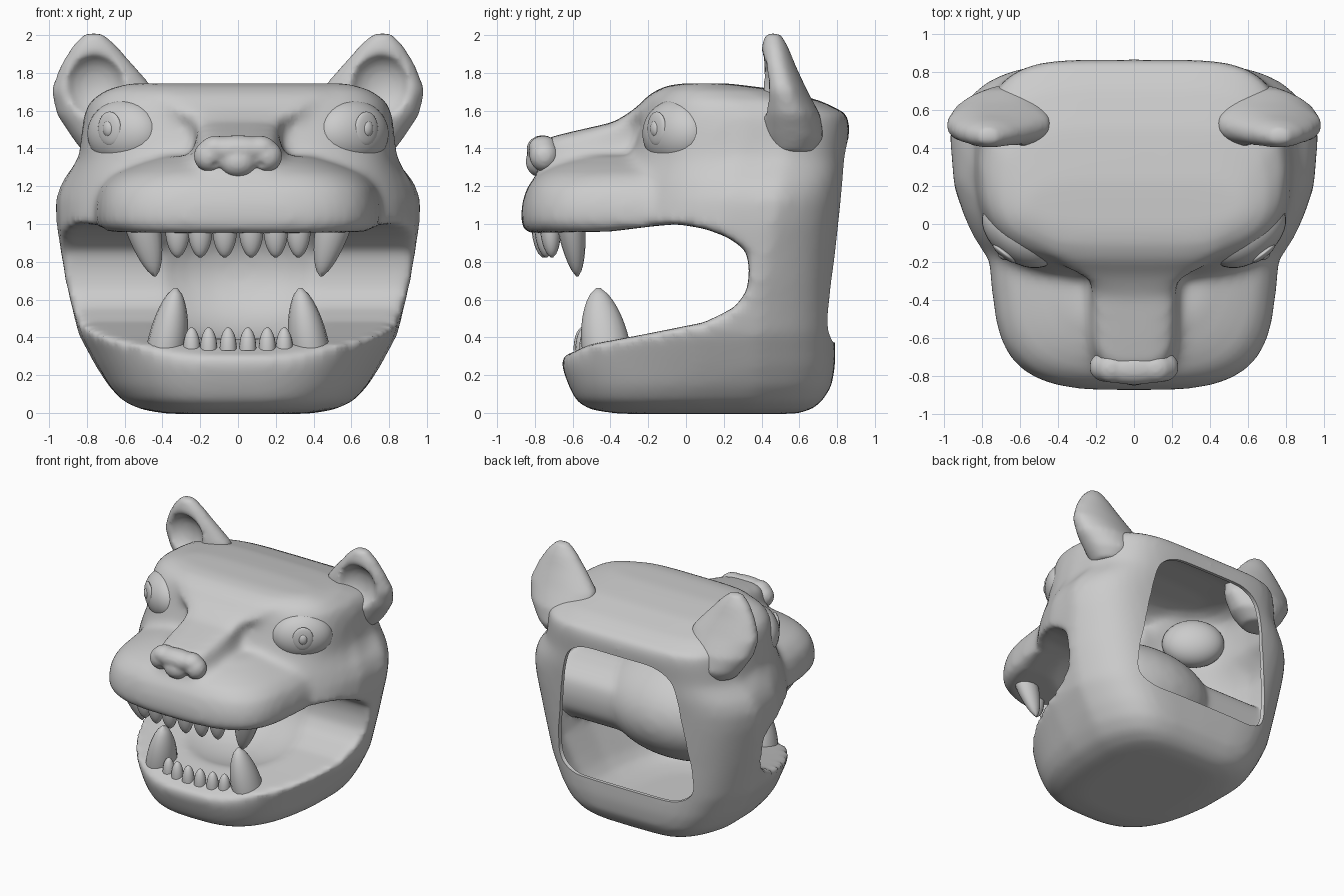
import bpy, bmesh, math
from mathutils import Matrix, Vector

if "Cube" in bpy.data.objects:
    bpy.data.objects.remove(bpy.data.objects["Cube"])


def bridge_rings(bm, rings):
    """Skin a stack of closed rings, cap both ends and orient the piece outward."""
    new = [bm.faces.new(rings[0]), bm.faces.new(rings[-1])]
    for p, q in zip(rings, rings[1:]):
        for i in range(len(p)):
            j = (i + 1) % len(p)
            new.append(bm.faces.new((p[i], p[j], q[j], q[i])))
    bmesh.ops.recalc_face_normals(bm, faces=new)


def ring_loft(bm, sections, n=3.0, nb=None, tb=0.8, seg=48, s=1):
    """Stack superellipse rings: (z, y_front, y_back, half_width, front_taper, centre_x)."""
    rings = []
    for z, yf, yb, w, tf, cx in sections:
        ring = []
        for i in range(seg):
            a = 2 * math.pi * i / seg
            c, d = math.cos(a), math.sin(a)
            e = nb if nb and d > 0 else n
            u = math.copysign(abs(c) ** (2 / e), c)
            v = math.copysign(abs(d) ** (2 / e), d)
            k = 1 + (tb - 1) * (v - .3) / .7 if v > .3 else 1 + (tf - 1) * (.3 - v) / 1.3
            ring.append(bm.verts.new((s * (cx + w * u * k), (yf + yb) / 2 + (yb - yf) / 2 * v, z)))
        rings.append(ring)
    bridge_rings(bm, rings)


def ball(bm, loc, rad, rot=0.0):
    m = Matrix.Translation(loc) @ Matrix.Rotation(rot, 4, 'Z') @ Matrix.Diagonal((*rad, 1))
    bmesh.ops.create_uvsphere(bm, u_segments=32, v_segments=20, radius=1, matrix=m)


def tooth(bm, base, tip, rx, ry, blunt=1.6):
    """Blunt curved cone from base to tip."""
    b, t = Vector(base), Vector(tip)
    rings = []
    for k in range(11):
        f = k / 10 * .99
        r = (1 - f ** blunt) ** .62
        c = b.lerp(t, f)
        rings.append([bm.verts.new((c.x + rx * r * math.cos(i * math.pi / 8),
                                    c.y + ry * r * math.sin(i * math.pi / 8), c.z)) for i in range(16)])
    bridge_rings(bm, rings)


def make(name, bm):
    me = bpy.data.meshes.new(name)
    bm.to_mesh(me)
    bm.free()
    ob = bpy.data.objects.new(name, me)
    bpy.context.collection.objects.link(ob)
    return ob


def bake(ob):
    bpy.context.view_layer.update()
    me = bpy.data.meshes.new_from_object(ob.evaluated_get(bpy.context.evaluated_depsgraph_get()))
    ob.modifiers.clear()
    ob.data = me


def sculpt(ob, voxel, cutters=(), smooth=5):
    """Fuse overlapping pieces, carve the cutters away and soften."""
    def remesh():
        m = ob.modifiers.new("fuse", 'REMESH')
        m.mode, m.voxel_size = 'VOXEL', voxel
    remesh()
    for c in cutters:
        c.hide_render = True
        m = ob.modifiers.new("carve", 'BOOLEAN')
        m.operation, m.solver, m.object = 'DIFFERENCE', 'EXACT', c
    if cutters:
        remesh()
    m = ob.modifiers.new("soften", 'SMOOTH')
    m.factor, m.iterations = .5, smooth
    bake(ob)
    for c in cutters:
        bpy.data.objects.remove(c)


def shade(ob, angle=50):
    bpy.ops.object.select_all(action='DESELECT')
    ob.select_set(True)
    bpy.context.view_layer.objects.active = ob
    bpy.ops.object.shade_smooth_by_angle(angle=math.radians(angle))


# head: skull with lower jaw
bm = bmesh.new()
ring_loft(bm, [(-.005, -.35, .58, .38, .9, 0), (.015, -.5, .66, .52, .85, 0), (.06, -.58, .72, .63, .83, 0),
               (.14, -.62, .77, .71, .8, 0), (.25, -.66, .79, .785, .75, 0), (.42, -.65, .79, .88, .75, 0),
               (.7, -.6, .8, .95, .75, 0), (1.0, -.45, .82, 1.0, .75, 0), (1.13, -.4, .83, 1.005, .75, 0),
               (1.22, -.38, .84, .97, .77, 0), (1.35, -.3, .85, .86, .92, 0), (1.5, -.25, .865, .83, .98, 0),
               (1.58, -.23, .86, .82, .98, 0), (1.65, -.2, .72, .79, .98, 0), (1.71, -.14, .5, .7, 1, 0),
               (1.745, -.04, .22, .58, 1, 0)], nb=5, tb=.84)
# head: muzzle with upper lip
ring_loft(bm, [(.92, -.82, .2, .69, .86, 0), (1.0, -.875, .2, .765, .9, 0), (1.1, -.87, .2, .765, .9, 0),
               (1.19, -.845, .2, .74, .9, 0), (1.26, -.79, .2, .68, .87, 0), (1.31, -.7, .2, .57, .85, 0),
               (1.36, -.55, .2, .42, .85, 0)], n=3.4, tb=1)
# head: nose bridge rising to the forehead
ring_loft(bm, [(1.15, -.8, .2, .36, .9, 0), (1.33, -.78, .2, .27, .9, 0), (1.45, -.76, .2, .22, 1, 0),
               (1.49, -.6, .2, .22, 1, 0), (1.54, -.38, .2, .27, .9, 0), (1.61, -.27, .2, .44, .95, 0),
               (1.69, -.19, .2, .54, .95, 0), (1.735, -.1, .2, .52, .95, 0)], n=4, tb=1)
head = make("head", bm)

# mouth opening cut through from side to side
bm = bmesh.new()
outline = [(-1.2, .3), (-.62, .31), (-.52, .36), (-.2, .42), (.1, .48), (.26, .56), (.325, .65), (.335, .76),
           (.32, .86), (.22, .93), (.1, .975), (-.05, 1.0), (-.2, .985), (-.4, .96), (-1.2, .945)]
face = bm.faces.new([bm.verts.new((-1.3, y, z)) for y, z in outline])
ext = bmesh.ops.extrude_face_region(bm, geom=[face])
bmesh.ops.translate(bm, vec=(2.6, 0, 0), verts=[v for v in ext['geom'] if isinstance(v, bmesh.types.BMVert)])
bmesh.ops.recalc_face_normals(bm, faces=bm.faces)
mouth = make("mouth_cutter", bm)
bm = bmesh.new()
ball(bm, (0, -.1, .75), (.66, .54, .39))
sculpt(head, .024, (mouth, make("palate_cutter", bm)), 13)

# open the back of the head, even out its rim, and give the shell thickness
bm = bmesh.new()
bm.from_mesh(head.data)
bm.normal_update()


def in_opening(f):
    c = f.calc_center_median()
    w = .63 - .15 * (c.z - .38)
    return c.y > .55 and f.normal.y > .1 and (abs(c.x) / w) ** 6 + (abs(c.z - .91) / .54) ** 6 < 1


bmesh.ops.delete(bm, geom=[f for f in bm.faces if in_opening(f)], context='FACES')
for _ in range(10):
    move = {}
    for v in bm.verts:
        near = [e.other_vert(v).co for e in v.link_edges if e.is_boundary]
        if len(near) == 2:
            move[v] = (near[0] + near[1]) / 4 + v.co / 2
    for v, co in move.items():
        v.co = co
bm.to_mesh(head.data)
bm.free()
sol = head.modifiers.new("shell", 'SOLIDIFY')
sol.thickness, sol.offset = .028, -1
bake(head)
shade(head)

for s, side in ((1, "left"), (-1, "right")):
    # ears with cupped fronts
    bm = bmesh.new()
    ring_loft(bm, [(1.38, .45, .68, .12, 1, .7), (1.46, .41, .73, .2, 1, .68), (1.58, .395, .71, .27, 1, .69),
                   (1.71, .395, .64, .275, 1, .715), (1.84, .395, .58, .195, 1, .745), (1.94, .4, .54, .12, 1, .76),
                   (2.01, .42, .5, .05, 1, .765)], n=2.1, tb=.9, s=s)
    ear = make(side + "_ear", bm)
    bm = bmesh.new()
    ball(bm, (s * .76, .38, 1.73), (.165, .12, .17))
    sculpt(ear, .018, (make("ear_cutter", bm),), 8)
    shade(ear)

    # eyeball with iris and pupil
    bm = bmesh.new()
    turn = s * math.radians(38)
    ball(bm, (s * .6, -.052, 1.478), (.225, .145, .18), turn)
    ball(bm, (s * .68, -.155, 1.505), (.075, .022, .09), turn)
    ball(bm, (s * .683, -.159, 1.505), (.035, .028, .045), turn)
    shade(make(side + "_eye", bm))

# nose: pad, wings and lower tip, with nostrils carved in
bm = bmesh.new()
ball(bm, (0, -.76, 1.395), (.2, .085, .075))
ball(bm, (0, -.765, 1.33), (.1, .085, .085))
for s in (1, -1):
    ball(bm, (s * .115, -.755, 1.4), (.09, .08, .068))
    ball(bm, (s * .15, -.75, 1.36), (.085, .08, .085))
nose = make("nose", bm)
bm = bmesh.new()
for s in (1, -1):
    ball(bm, (s * .115, -.84, 1.31), (.035, .05, .025))
sculpt(nose, .012, (make("nostril_cutter", bm),), 6)
shade(nose)

# teeth
upper, lower = bmesh.new(), bmesh.new()
for s in (1, -1):
    tooth(upper, (s * .51, -.61, 1.0), (s * .44, -.575, .72), .095, .075)
    for x, y in ((.32, -.72), (.2, -.75), (.07, -.765)):
        tooth(upper, (s * x, y, 1.0), (s * x, y + .01, .82), .066, .055, 2.4)
    tooth(lower, (s * .38, -.42, .33), (s * .33, -.465, .665), .108, .13, 1.9)
    for x, y in ((.245, -.52), (.155, -.54), (.052, -.55)):
        tooth(lower, (s * x, y, .33), (s * x, y, .455), .045, .045, 2.4)
shade(make("upper_teeth", upper))
shade(make("lower_teeth", lower))
